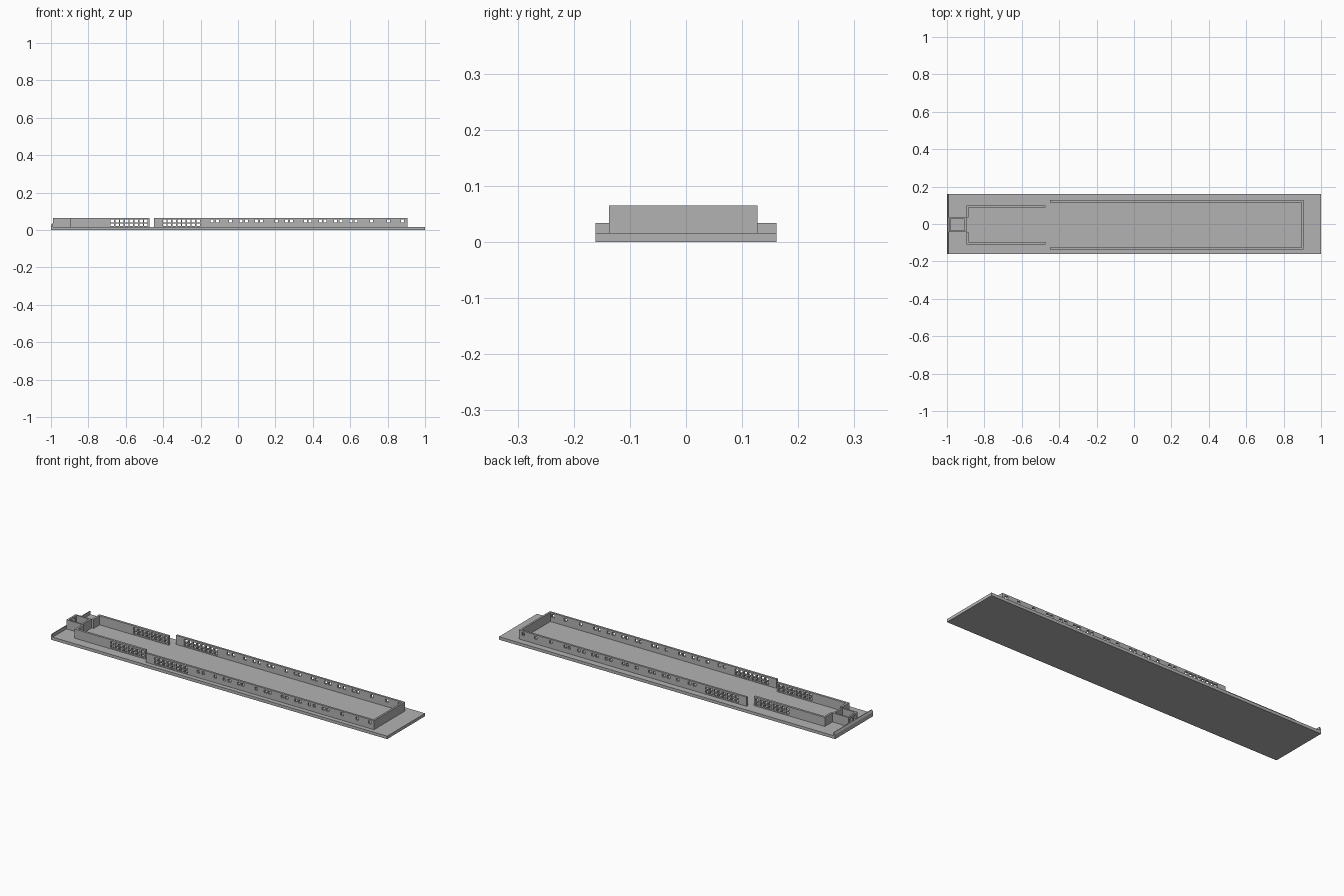
import bpy
import bmesh
from mathutils import Vector

cube = bpy.data.objects.get("Cube")
if cube:
    bpy.data.objects.remove(cube, do_unlink=True)

GREY = (0.45, 0.45, 0.45, 1.0)
grey = bpy.data.materials.new("plain grey")
grey.use_nodes = True
grey.diffuse_color = GREY
grey.node_tree.nodes["Principled BSDF"].inputs["Base Color"].default_value = GREY

FLOOR, TOP = 0.016, 0.065      # slab top and wall top
MID = -0.005                   # centre line of the walls
LOW_ROW, HIGH_ROW = (0.022, 0.036), (0.041, 0.056)


def finish(name, bm):
    bmesh.ops.recalc_face_normals(bm, faces=bm.faces)
    mesh = bpy.data.meshes.new(name)
    bm.to_mesh(mesh)
    bm.free()
    mesh.materials.append(grey)
    obj = bpy.data.objects.new(name, mesh)
    bpy.context.collection.objects.link(obj)
    return obj


def box(name, lo, hi):
    bm = bmesh.new()
    bmesh.ops.create_cube(bm, size=1)
    for v in bm.verts:
        v.co = Vector([lo[i] if v.co[i] < 0 else hi[i] for i in range(3)])
    return finish(name, bm)


def pierced_wall(name, start, end, side, thick, holes, along_y=False):
    """Wall with rectangular openings; holes are (a0, a1, z0, z1)."""
    def breaks(first, last, extra):
        return sorted({round(n, 4) for n in [first, last, *extra]})
    us = breaks(start, end, [u for h in holes for u in h[:2]])
    zs = breaks(FLOOR, TOP, [z for h in holes for z in h[2:]])
    bm = bmesh.new()
    verts = {(u, z): bm.verts.new((side, u, z) if along_y else (u, side, z))
             for u in us for z in zs}
    for u0, u1 in zip(us, us[1:]):
        for z0, z1 in zip(zs, zs[1:]):
            u, z = (u0 + u1) / 2, (z0 + z1) / 2
            if not any(h[0] < u < h[1] and h[2] < z < h[3] for h in holes):
                bm.faces.new([verts[k] for k in
                              ((u0, z0), (u1, z0), (u1, z1), (u0, z1))])
    bmesh.ops.delete(bm, geom=[v for v in bm.verts if not v.link_faces], context='VERTS')
    out = bmesh.ops.extrude_face_region(bm, geom=bm.faces[:])
    moved = [e for e in out["geom"] if isinstance(e, bmesh.types.BMVert)]
    shift = Vector((thick, 0, 0)) if along_y else Vector((0, thick, 0))
    bmesh.ops.translate(bm, verts=moved, vec=shift)
    return finish(name, bm)


def window_grid(first, last, count=8, gap=0.007):
    pitch = (last - first) / count
    return [(first + i * pitch + gap / 2, first + (i + 1) * pitch - gap / 2, *row)
            for i in range(count) for row in (LOW_ROW, HIGH_ROW)]


# Base slab and the sloped lip across its left-hand end
box("base_slab", (-1, -0.161, 0), (1, 0.161, FLOOR))
bm = bmesh.new()
profile = [(-1, FLOOR), (-0.99, FLOOR), (-0.99, 0.034), (-0.994, 0.034), (-1, 0.024)]
lip = bm.faces.new([bm.verts.new((x, -0.161, z)) for x, z in profile])
out = bmesh.ops.extrude_face_region(bm, geom=[lip])
bmesh.ops.translate(bm, vec=(0, 0.322, 0),
                    verts=[e for e in out["geom"] if isinstance(e, bmesh.types.BMVert)])
finish("end_lip", bm)

# Openings of the wide and narrow side walls
ports = [-0.14, -0.11, -0.04, 0.015, 0.045, 0.1, 0.125, 0.205, 0.26, 0.285, 0.36,
         0.385, 0.44, 0.465, 0.52, 0.55, 0.605, 0.63, 0.715, 0.805, 0.88]
wide_holes = window_grid(-0.405, -0.2) + [(x - 0.008, x + 0.008, *HIGH_ROW) for x in ports]
narrow_holes = window_grid(-0.685, -0.48)

# Side walls and end returns, mirrored about the centre line
for sign, label in ((-1, "front"), (1, "back")):
    pierced_wall(f"wide_wall_{label}", -0.45, 0.905, MID + sign * 0.132, -sign * 0.011, wide_holes)
    pierced_wall(f"narrow_wall_{label}", -0.895, -0.473, MID + sign * 0.104, -sign * 0.012, narrow_holes)
    inner, outer = sorted((MID + sign * 0.039, MID + sign * 0.092))
    box(f"end_return_{label}", (-0.895, inner, FLOOR), (-0.884, outer, TOP))
    a, b = sorted((MID + sign * 0.039, MID + sign * 0.031))
    box(f"porch_side_{label}", (-0.99, a, FLOOR), (-0.895, b, TOP))

# Closing wall of the wide part
box("wide_end_wall", (0.895, MID - 0.121, FLOOR), (0.905, MID + 0.121, TOP))

# Small porch: pierced outer face and plain inner face
porch_holes = [(MID + c - 0.009, MID + c + 0.009, 0.032, 0.054) for c in (-0.015, 0.015)]
pierced_wall("porch_outer_wall", MID - 0.031, MID + 0.031, -0.99, 0.01, porch_holes, along_y=True)
box("porch_inner_wall", (-0.905, MID - 0.031, FLOOR), (-0.895, MID + 0.031, TOP))
